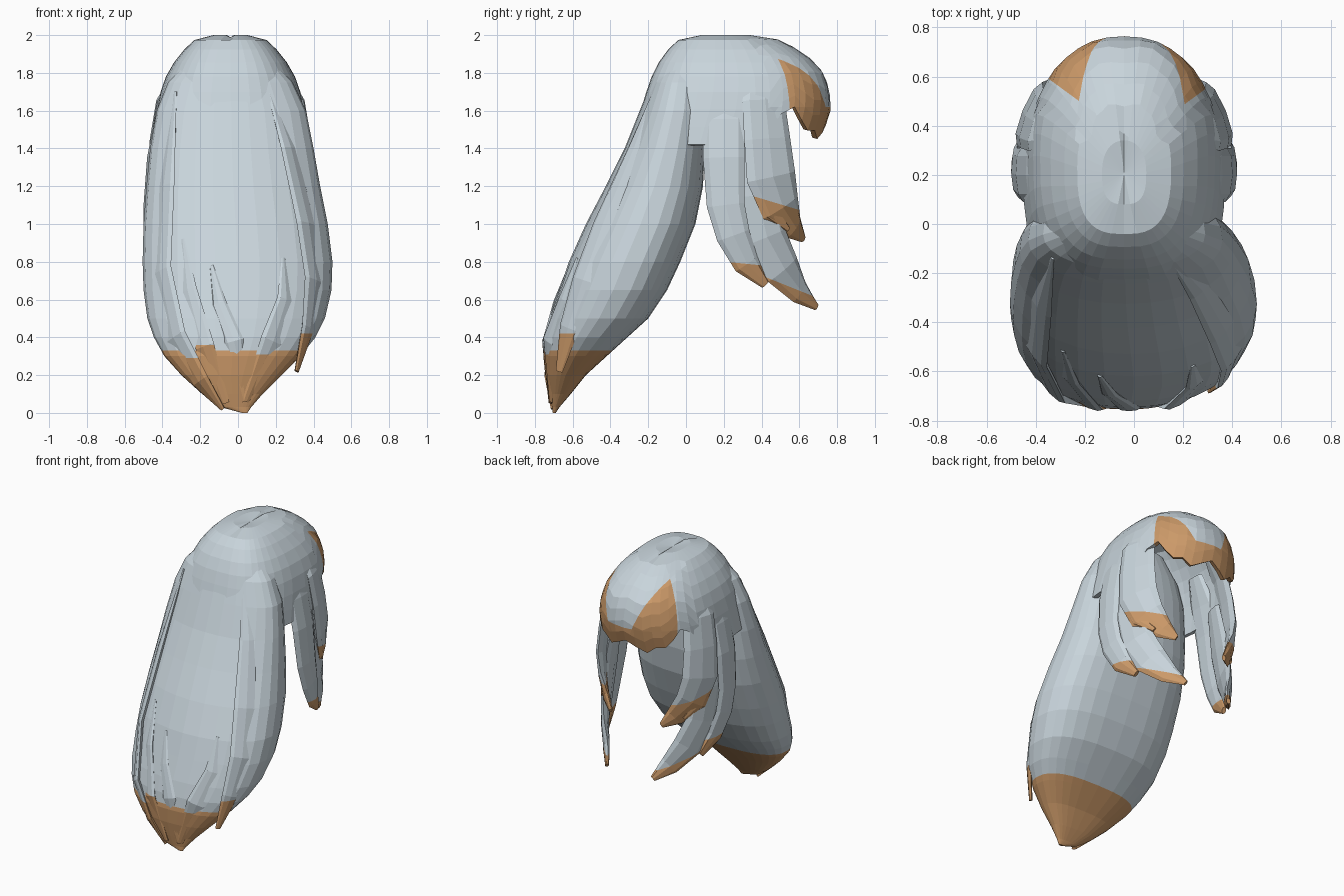
import bpy, bmesh, math
from mathutils import Vector

cube = bpy.data.objects.get("Cube")
if cube:
    bpy.data.objects.remove(cube)

MID = -0.04  # centre line of the cap


def material(name, colour):
    m = bpy.data.materials.new(name)
    m.use_nodes = True
    m.diffuse_color = (*colour, 1)
    m.node_tree.nodes["Principled BSDF"].inputs["Base Color"].default_value = (*colour, 1)
    return m


MATS = [material("pale_blue_grey", (0.58, 0.66, 0.71)),
        material("tan_orange", (0.60, 0.32, 0.14))]


def table(rows, key):
    """Linear lookup in rows sorted by a falling first column."""
    if key >= rows[0][0]:
        return rows[0][1:]
    for a, b in zip(rows, rows[1:]):
        if key >= b[0]:
            t = (a[0] - key) / (a[0] - b[0])
            return [p + (q - p) * t for p, q in zip(a[1:], b[1:])]
    return rows[-1][1:]


def oval(x0, x1, y0, y1, a, near, far):
    """Point on a rounded outline; near and far set how square each y half is."""
    s, c = math.sin(a), math.cos(a)
    e = near if c < 0 else far
    return ((x0 + x1) / 2 + (x1 - x0) / 2 * math.copysign(abs(s) ** e, s),
            (y0 + y1) / 2 + (y1 - y0) / 2 * math.copysign(abs(c) ** e, c))


def loft(rings, close_end=True):
    bm = bmesh.new()
    loops = [[bm.verts.new(p) for p in ring] for ring in rings]
    n = len(loops[0])
    for a, b in zip(loops, loops[1:]):
        for i in range(n):
            j = (i + 1) % n
            bm.faces.new((a[i], a[j], b[j], b[i]))
    bm.faces.new(loops[0])
    if close_end:
        bm.faces.new(loops[-1])
    return bm


def finish(name, bm, cuts, rule):
    """Cut clean colour borders, colour the faces by rule and link the object."""
    for co, no in cuts:
        bmesh.ops.bisect_plane(bm, geom=bm.verts[:] + bm.edges[:] + bm.faces[:],
                               plane_co=co, plane_no=no, dist=1e-5)
    bmesh.ops.recalc_face_normals(bm, faces=bm.faces[:])
    for f in bm.faces:
        f.material_index = int(rule(f.calc_center_median()))
    mesh = bpy.data.meshes.new(name)
    bm.to_mesh(mesh)
    bm.free()
    ob = bpy.data.objects.new(name, mesh)
    for m in MATS:
        mesh.materials.append(m)
    bpy.context.scene.collection.objects.link(ob)
    return ob


# Cap with fringe: dome whose lower edge changes with the angle from +y
CAP = [(2.0, 0.08, 0.34, 0.09), (1.975, -0.04, 0.5, 0.19), (1.9, -0.12, 0.635, 0.27),
       (1.8, -0.175, 0.73, 0.335), (1.7, -0.21, 0.763, 0.37), (1.6, -0.24, 0.765, 0.39),
       (1.43, -0.29, 0.71, 0.41)]
EDGE = [(180, 1.42), (72, 1.42), (62, 1.6), (54, 1.62), (44, 1.54), (35, 1.49),
        (28, 1.5), (16, 1.44), (6, 1.5), (0, 1.52)]
SIDES = 40
rings = []
for s in (0, 0.045, 0.13, 0.25, 0.38, 0.52, 0.68, 0.84, 1):
    ring = []
    for i in range(SIDES):
        z = 2 - s * (2 - table(EDGE, min(i, SIDES - i) * 360 / SIDES)[0])
        y0, y1, w = table(CAP, z)
        ring.append((*oval(MID - w, MID + w, y0, y1, 2 * math.pi * i / SIDES, 0.7, 0.9), z))
    rings.append(ring)
cap = loft(rings, False)
bmesh.ops.poke(cap, faces=[f for f in cap.faces if len(f.verts) > 4], offset=0)
for v in cap.verts:
    if abs(v.co.x - MID) < 0.01 and v.co.z > 1.99:
        v.co.z -= 0.012


def fringe_rule(c):
    return c.y > 0.337 + 0.73 * abs(c.x) and c.z < max(1.62, 1.38 + 2.4 * abs(c.x))


borders = [((0, 0, 1.62), (0, 0, 1))]
for k in (-1, 1):
    borders += [((0, 0, 1.38), (k * 2.4, 0, -1)), ((0, 0.337, 0), (k * 0.73, -1, 0))]
ob = finish("cap_and_fringe", cap, borders, fringe_rule)
shell = ob.modifiers.new("thickness", "SOLIDIFY")
shell.thickness = 0.03
shell.offset = -1

# Long mane: closed body sweeping down to a point (z, y front, y back, x min, x max)
MANE = [(1.9, -0.09, 0.08, -0.23, 0.15), (1.75, -0.185, 0.1, -0.37, 0.29),
        (1.6, -0.245, 0.11, -0.43, 0.36), (1.4, -0.325, 0.1, -0.465, 0.4),
        (1.2, -0.425, 0.09, -0.485, 0.435), (1.0, -0.53, 0.05, -0.5, 0.475),
        (0.8, -0.62, -0.03, -0.505, 0.5), (0.65, -0.67, -0.1, -0.5, 0.495),
        (0.5, -0.72, -0.2, -0.48, 0.46), (0.4, -0.745, -0.31, -0.445, 0.41),
        (0.3, -0.755, -0.42, -0.39, 0.33), (0.2, -0.745, -0.53, -0.3, 0.23),
        (0.1, -0.725, -0.61, -0.19, 0.13), (0.03, -0.71, -0.67, -0.09, 0.07),
        (0.0, -0.705, -0.69, 0.02, 0.05)]
rings = [[(*oval(x0, x1, y0, y1, 2 * math.pi * i / 28, 0.97, 0.75), z) for i in range(28)]
         for z, y0, y1, x0, x1 in MANE]
TIP = 0.33
finish("mane", loft(rings), [((0, 0, TIP), (0, 0, 1))], lambda c: c.z < TIP)


def lock(name, path, out, cut, normal):
    """Flat tapering strand; path holds (point, half width, half thickness)."""
    rings = []
    for i, (p, w, t) in enumerate(path):
        along = (path[min(i + 1, len(path) - 1)][0] - path[max(i - 1, 0)][0]).normalized()
        wide = along.cross(out[i]).normalized()
        thick = wide.cross(along).normalized()
        rings.append([p + wide * w * math.cos(k * math.pi / 4)
                      + thick * t * math.sin(k * math.pi / 4) for k in range(8)])
    finish(name, loft(rings), [(cut, normal)], lambda c: (c - cut).dot(normal) > 0)


# Strands lying on the mane: height of the colour border, then (x, z, half width)
STRANDS = {
    "outer_left_strand": (0.42, [(0.14, 1.8, 0.01), (0.27, 1.4, 0.06), (0.36, 1.0, 0.08),
                                 (0.4, 0.7, 0.08), (0.37, 0.45, 0.06), (0.31, 0.22, 0.02)]),
    "inner_left_strand": (0.31, [(0.24, 0.82, 0.01), (0.25, 0.6, 0.05), (0.18, 0.38, 0.07),
                                 (0.04, 0.06, 0.02)]),
    "outer_right_strand": (0.29, [(-0.33, 1.7, 0.01), (-0.38, 1.2, 0.07),
                                  (-0.4, 0.75, 0.08), (-0.33, 0.4, 0.08),
                                  (-0.2, 0.17, 0.06), (-0.08, 0.02, 0.02)]),
    "inner_right_strand": (0.36, [(-0.29, 0.92, 0.01), (-0.26, 0.65, 0.05),
                                  (-0.18, 0.35, 0.06), (-0.07, 0.05, 0.03)]),
    "middle_strand": (0.3, [(-0.14, 0.78, 0.01), (-0.1, 0.58, 0.04), (-0.02, 0.38, 0.05),
                            (0.04, 0.06, 0.02)]),
}
for name, (border, rows) in STRANDS.items():
    path, out = [], []
    for x, z, w in rows:
        y0, y1, x0, x1 = table(MANE, z)
        u = max(-0.93, min(0.93, (2 * x - x0 - x1) / (x1 - x0)))
        reach = math.sqrt(1 - u * u)
        path.append((Vector((x, (y0 + y1) / 2 - (y1 - y0) / 2 * reach, z)),
                     w, 0.006 + w * 0.17))
        out.append(Vector((u, -reach, 0)).normalized())
    lock(name, path, out, Vector((0, 0, border)), Vector((0, 0, -1)))

# Side locks wrapping the face, mirrored (offset, y, z, half width), colour cut and slope
LOCKS = {
    "front_side_lock": ([(0.25, 0.38, 1.85, 0.05), (0.345, 0.41, 1.65, 0.12),
                         (0.375, 0.43, 1.45, 0.13), (0.385, 0.45, 1.25, 0.14),
                         (0.35, 0.5, 1.09, 0.12), (0.27, 0.57, 0.98, 0.07),
                         (0.2, 0.62, 0.92, 0.02)],
                        (0.48, 1.11), (-0.3, -1)),
    "front_side_tip": ([(0.385, 0.38, 1.35, 0.02), (0.405, 0.4, 1.18, 0.05),
                        (0.38, 0.45, 1.06, 0.05), (0.32, 0.54, 0.97, 0.015)],
                       (0.48, 1.11), (-0.3, -1)),
    "rear_side_lock": ([(0.31, 0.2, 1.75, 0.06), (0.375, 0.2, 1.55, 0.11),
                        (0.415, 0.2, 1.35, 0.11), (0.435, 0.21, 1.1, 0.10),
                        (0.435, 0.25, 0.94, 0.09), (0.41, 0.32, 0.79, 0.07),
                        (0.37, 0.42, 0.68, 0.025)],
                       (0.31, 0.79), (-0.1, -1)),
    "lower_side_lock": ([(0.34, 0.35, 1.45, 0.08), (0.375, 0.37, 1.15, 0.12),
                         (0.37, 0.42, 0.93, 0.12), (0.325, 0.51, 0.76, 0.11),
                         (0.25, 0.6, 0.64, 0.07), (0.18, 0.69, 0.56, 0.02)],
                        (0.58, 0.655), (-0.4, -1)),
}
for name, (rows, cut, slope) in LOCKS.items():
    for word, side in (("left", 1), ("right", -1)):
        path = [(Vector((MID + side * x, y, z)), w, 0.01 + w * 0.15) for x, y, z, w in rows]
        out = [Vector((side * x / 0.17, (y - 0.22) / 0.25, 0)) for x, y, z, w in rows]
        lock(word + "_" + name, path, out, Vector((0, *cut)), Vector((0, *slope)))
